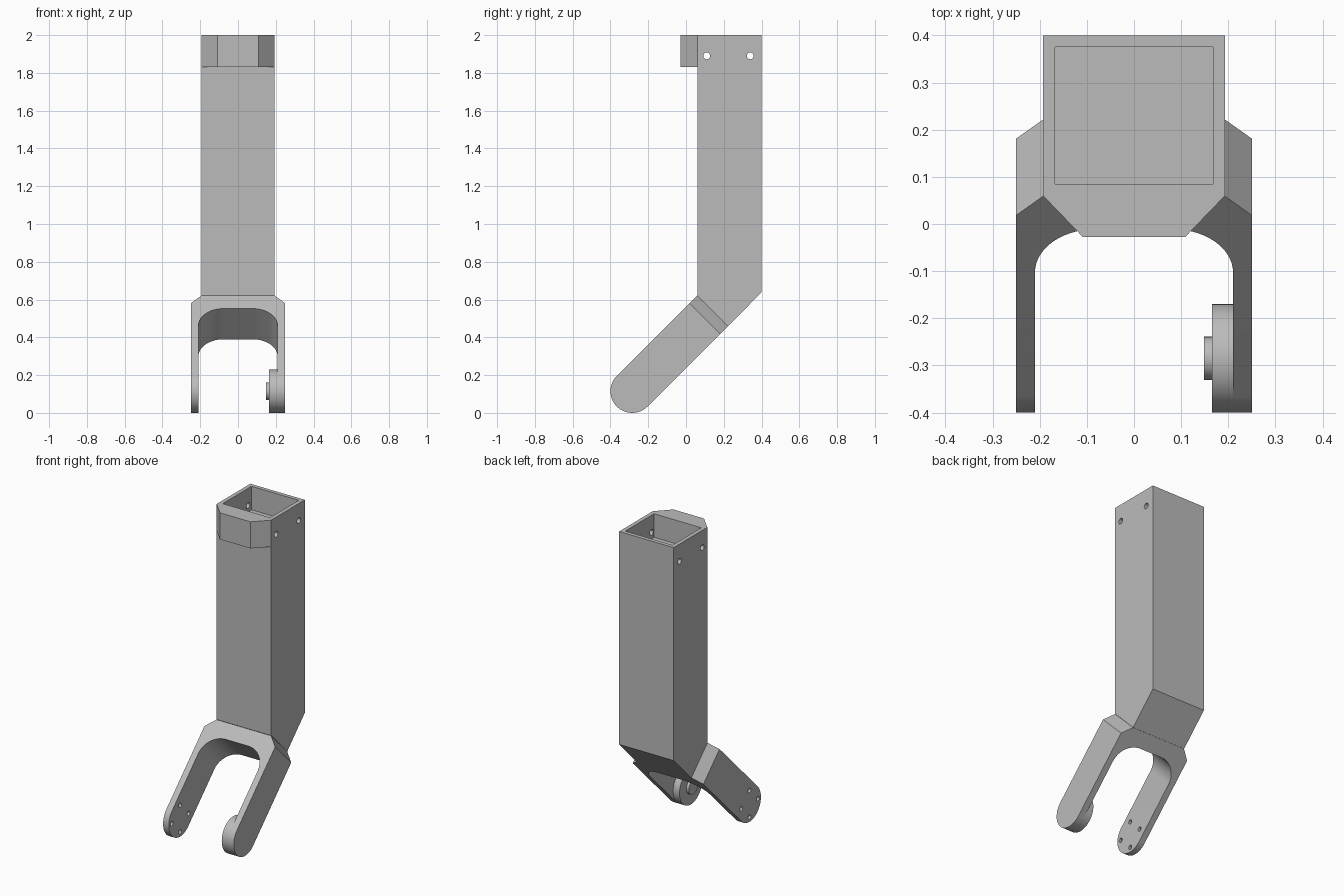
import bpy, bmesh, math

if "Cube" in bpy.data.objects:
    bpy.data.objects.remove(bpy.data.objects["Cube"], do_unlink=True)

grey = bpy.data.materials.new("plain_grey")
grey.use_nodes = True
GREY = (0.5, 0.5, 0.5, 1)
grey.diffuse_color = GREY
grey.node_tree.nodes["Principled BSDF"].inputs["Base Color"].default_value = GREY

R = 0.115                      # half thickness of the fork, radius of its tips
PIVOT_Y, PIVOT_Z = -0.285, 0.115
HALF = 0.193                   # half width of the tube
C = math.sqrt(0.5)


# Ways to place an outline (u, v) at depth w
def side(y, z, x):
    return (x, y, z)


def plan(x, y, z):
    return (x, y, z)


def arm_plan(x, s, n):         # s runs up the tilted fork, n across it
    return (x, PIVOT_Y + (s - n) * C, PIVOT_Z + (s + n) * C)


def arm_side(s, n, x):
    return arm_plan(x, s, n)


def arc(cu, cv, r, start, end, steps):
    angles = [math.radians(start + (end - start) * i / steps) for i in range(steps + 1)]
    return [(cu + r * math.cos(a), cv + r * math.sin(a)) for a in angles]


def prism(name, outline, low, high, place):
    bm = bmesh.new()
    bottom = [bm.verts.new(place(u, v, low)) for u, v in outline]
    top = [bm.verts.new(place(u, v, high)) for u, v in outline]
    bm.faces.new(bottom)
    bm.faces.new(top)
    for i in range(len(outline)):
        j = (i + 1) % len(outline)
        bm.faces.new((bottom[i], bottom[j], top[j], top[i]))
    bmesh.ops.recalc_face_normals(bm, faces=bm.faces)
    mesh = bpy.data.meshes.new(name)
    bm.to_mesh(mesh)
    bm.free()
    mesh.materials.append(grey)
    obj = bpy.data.objects.new(name, mesh)
    bpy.context.collection.objects.link(obj)
    return obj


def cylinder(name, x0, x1, y, z, r, steps=24):
    return prism(name, arc(y, z, r, 0, 360, steps)[:-1], x0, x1, side)


def select(obj):
    bpy.ops.object.select_all(action="DESELECT")
    obj.select_set(True)
    bpy.context.view_layer.objects.active = obj


def cut(obj, cutter, operation="DIFFERENCE"):
    mod = obj.modifiers.new("cut", "BOOLEAN")
    mod.operation = operation
    mod.solver = "EXACT"
    mod.object = cutter
    select(obj)
    bpy.ops.object.modifier_apply(modifier=mod.name)
    bpy.data.objects.remove(cutter, do_unlink=True)


# Square tube with a slanted foot
tube = prism("tube", [(0.06, 0.622), (0.06, 2), (0.4, 2), (0.4, 0.638), (0.222, 0.459)],
             -HALF, HALF, side)
cut(tube, prism("pocket", [(-0.167, 0.085), (0.167, 0.085), (0.167, 0.375), (-0.167, 0.375)],
                1.85, 2.1, plan))
for y in (0.11, 0.34):
    cut(tube, cylinder("screw_hole", -0.3, 0.3, y, 1.89, 0.018))

# Bevelled collar on the front of the tube
collar = prism("collar", [(-HALF, 0.06), (-0.108, -0.028), (0.108, -0.028), (HALF, 0.06)],
               1.83, 2, plan)

# Tilted fork: rounded bar trimmed to a two-pronged outline
fork = prism("fork", [(0.7, -R), (0.7, R)] + arc(0, 0, R, 90, 270, 32), -0.3, 0.3, arm_side)
slot = arc(-0.08, 0.373, 0.13, 180, 90, 14) + arc(0.08, 0.373, 0.13, 90, 0, 14)
outline = [(0.25, -0.2), (0.25, 0.544), (HALF, 0.601), (-HALF, 0.601),
           (-0.25, 0.544), (-0.25, -0.2), (-0.21, -0.2)] + slot + [(0.21, -0.2)]
cut(fork, prism("fork_outline", outline, -0.3, 0.3, arm_plan), "INTERSECT")

# Ring of four screw holes in the right prong
for dy, dz in ((0, 1), (1, 0), (0, -1), (-1, 0)):
    cut(fork, cylinder("prong_hole", -0.3, -0.15,
                       PIVOT_Y + 0.085 * dy, PIVOT_Z + 0.085 * dz, 0.014))

# Pivot disc and boss inside the left prong
disc = cylinder("pivot_disc", 0.165, 0.211, PIVOT_Y, PIVOT_Z, R, 64)
boss = cylinder("pivot_boss", 0.148, 0.166, PIVOT_Y, PIVOT_Z, 0.046, 40)

for obj in (tube, collar, fork, disc, boss):
    select(obj)
    bpy.ops.object.shade_smooth_by_angle(angle=math.radians(25))
